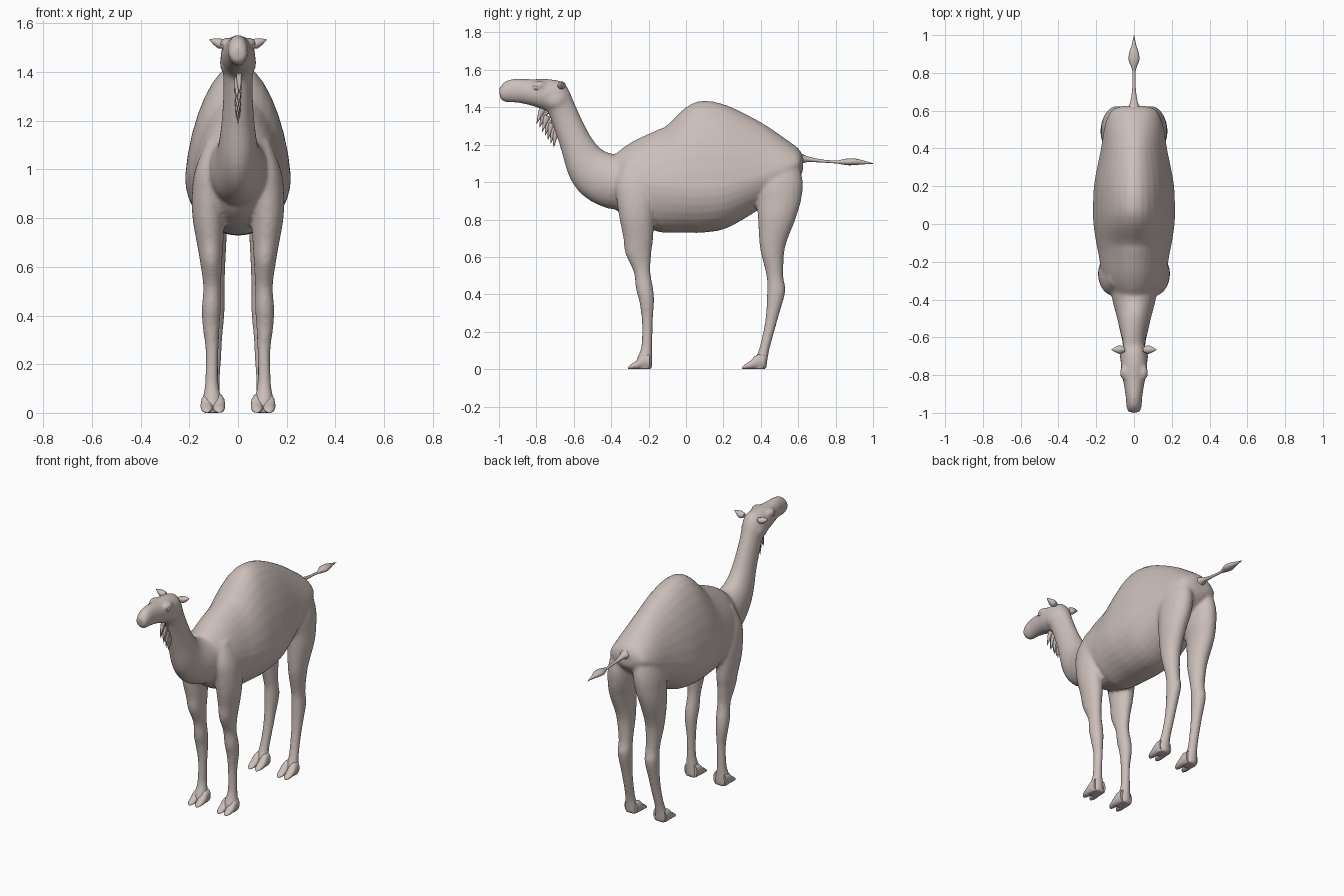
import bpy, bmesh, math
from mathutils import Vector, Matrix

cube = bpy.data.objects.get("Cube")
if cube:
    bpy.data.objects.remove(cube)

# One warm beige for the whole animal
hide = bpy.data.materials.new("pale_beige_hide")
hide.use_nodes = True
colour = (0.60, 0.52, 0.49, 1)
hide.diffuse_color = colour
hide.node_tree.nodes["Principled BSDF"].inputs["Base Color"].default_value = colour


def spline(rows, steps):
    """Catmull-Rom interpolation of equal-length rows."""
    out = []
    for i in range(len(rows) - 1):
        a, b = rows[max(i - 1, 0)], rows[i]
        c, d = rows[i + 1], rows[min(i + 2, len(rows) - 1)]
        for s in range(steps):
            t = s / steps
            out.append([q + t / 2 * (r - p + t * (2 * p - 5 * q + 4 * r - w + t * (3 * (q - r) + w - p)))
                        for p, q, r, w in zip(a, b, c, d)])
    return out + [list(rows[-1])]


def loft(bm, rows, matrix=Matrix(), sides=20, steps=4, pinch=0):
    """Rows: centre x, half width, first edge y z, second edge y z, widest fraction."""
    rings = []
    for x, w, ya, za, yb, zb, mid in spline(rows, steps):
        a, b = Vector((x, ya, za)), Vector((x, yb, zb))
        m = b.lerp(a, mid)
        ring = []
        for k in range(sides):
            angle = math.tau * k / sides
            c, s = math.cos(angle), math.sin(angle)
            p = m + ((a - m) * c if c > 0 else (m - b) * c)
            p.x += w * s * (1 - pinch * max(c, 0))
            ring.append(bm.verts.new(matrix @ p))
        rings.append(ring)
    for r, q in zip(rings, rings[1:]):
        for k in range(sides):
            n = (k + 1) % sides
            bm.faces.new((r[k], r[n], q[n], q[k]))
    bm.faces.new(rings[0])
    bm.faces.new(rings[-1])


def along(rows, x=0):
    """Rows of y, bottom, top, half width turned into loft rows."""
    return [(x, w, y, top, y, low, .5) for y, low, top, w in rows]


def ball(bm, place, scale):
    bmesh.ops.create_uvsphere(bm, u_segments=16, v_segments=10, radius=1,
                              matrix=Matrix.Translation(place) @ Matrix.Diagonal((*scale, 1)))


def finish(bm, name, angle=60):
    bmesh.ops.recalc_face_normals(bm, faces=bm.faces)
    mesh = bpy.data.meshes.new(name)
    bm.to_mesh(mesh)
    bm.free()
    mesh.materials.append(hide)
    obj = bpy.data.objects.new(name, mesh)
    bpy.context.collection.objects.link(obj)
    bpy.ops.object.select_all(action='DESELECT')
    obj.select_set(True)
    bpy.context.view_layer.objects.active = obj
    bpy.ops.object.shade_smooth_by_angle(angle=math.radians(angle))
    return obj


# Trunk with hump: y, bottom, top, half width, height of widest point
trunk = [(-.40, .93, 1.10, .06, 1.0), (-.37, .85, 1.155, .12, 1.0),
         (-.28, .78, 1.22, .165, 1.0), (-.15, .735, 1.28, .19, .98),
         (-.10, .73, 1.305, .20, .98), (0, .73, 1.40, .215, .97),
         (.09, .73, 1.435, .217, .97), (.22, .755, 1.41, .21, .98),
         (.40, .86, 1.32, .175, 1.03), (.52, .95, 1.24, .155, 1.07),
         (.60, 1.02, 1.18, .12, 1.1), (.625, 1.06, 1.14, .06, 1.1)]
bm = bmesh.new()
loft(bm, [(0, w, y, top, y, low, (m - low) / (top - low)) for y, low, top, w, m in trunk],
     sides=32, pinch=.16)

# Neck and head: upper edge y z, lower edge y z, half width
neck = [(-.28, 1.17, -.30, .85, .13), (-.38, 1.15, -.42, .86, .115),
        (-.45, 1.175, -.54, .92, .09), (-.50, 1.23, -.62, 1.02, .075),
        (-.55, 1.32, -.67, 1.18, .063), (-.60, 1.43, -.71, 1.30, .06),
        (-.625, 1.49, -.735, 1.365, .066), (-.66, 1.535, -.76, 1.385, .07),
        (-.73, 1.55, -.80, 1.40, .069), (-.83, 1.55, -.85, 1.415, .056),
        (-.92, 1.552, -.91, 1.425, .044), (-.97, 1.535, -.965, 1.428, .04),
        (-1.0, 1.50, -.993, 1.445, .03)]
loft(bm, [(0, w, a, b, c, d, .5) for a, b, c, d, w in neck], sides=24)

# Legs: z, front y, back y, inner x, outer x
front_leg = [(1.12, -.33, -.22, .06, .13), (1.0, -.375, -.17, .05, .176),
             (.90, -.37, -.16, .05, .19), (.80, -.355, -.17, .055, .187),
             (.70, -.335, -.175, .06, .17), (.62, -.325, -.185, .065, .156),
             (.52, -.28, -.19, .07, .143), (.43, -.268, -.175, .07, .149),
             (.36, -.25, -.17, .075, .146), (.25, -.236, -.178, .08, .133),
             (.12, -.24, -.18, .08, .136), (.05, -.265, -.18, .065, .147),
             (0, -.275, -.18, .06, .15)]
hind_leg = [(1.12, .45, .60, .03, .13), (1.0, .36, .625, .01, .168),
            (.90, .375, .615, .02, .176), (.80, .385, .585, .04, .176),
            (.65, .395, .53, .05, .156), (.50, .43, .52, .055, .137),
            (.42, .433, .532, .055, .137), (.30, .428, .50, .065, .131),
            (.20, .413, .472, .07, .13), (.10, .388, .445, .075, .135),
            (.04, .36, .435, .065, .147), (0, .345, .43, .06, .15)]
for leg in (front_leg, hind_leg):
    for side in (-1, 1):
        loft(bm, [(side * (i + o) / 2, (o - i) / 2, f, z, b, z, .5) for z, f, b, i, o in leg])

# Brow and cheek swellings
for side in (-1, 1):
    ball(bm, (side * .05, -.785, 1.517), (.024, .04, .024))
    ball(bm, (side * .045, -.70, 1.44), (.03, .06, .05))
body = finish(bm, "body")
remesh = body.modifiers.new("blend", 'REMESH')
remesh.mode = 'VOXEL'
remesh.voxel_size = .01
remesh.use_smooth_shade = True
relax = body.modifiers.new("relax", 'SMOOTH')
relax.factor = .5
relax.iterations = 5

# Split toes: y, bottom, top, half width
toe = [(.09, 0, .08, .02), (.05, 0, .075, .025), (.02, 0, .045, .025),
       (-.01, 0, .025, .02), (-.025, 0, .01, .008)]
for name, offset in (("front_toes", -.285), ("hind_toes", .325)):
    bm = bmesh.new()
    for side in (-1, 1):
        for x in (.078, .128):
            loft(bm, along([(y + offset, *rest) for y, *rest in toe], side * x), sides=12)
    finish(bm, name)

# Tail with a tuft
tail = [(.58, 1.07, 1.18, .06), (.615, 1.095, 1.155, .035), (.65, 1.107, 1.138, .019),
        (.72, 1.105, 1.122, .009), (.80, 1.1, 1.115, .008), (.83, 1.095, 1.12, .014),
        (.87, 1.09, 1.127, .029), (.91, 1.092, 1.125, .024), (.95, 1.095, 1.115, .011),
        (1.0, 1.098, 1.101, .001)]
bm = bmesh.new()
loft(bm, along(tail), sides=12)
finish(bm, "tail")

# Ears: leaf shapes turned outward
ear = [(0, -.012, .012, .012), (.025, -.022, .02, .022), (.045, -.012, .02, .017), (.07, .014, .017, .002)]
bm = bmesh.new()
for side in (-1, 1):
    turn = Matrix.Translation((side * .048, -.665, 1.518)) @ Matrix.Rotation(-side * math.pi / 2, 4, 'Z')
    loft(bm, along(ear), turn, sides=12)
finish(bm, "ears")

# Eyes
bm = bmesh.new()
for side in (-1, 1):
    ball(bm, (side * .062, -.80, 1.505), (.009, .014, .012))
finish(bm, "eyes")

# Beard: a row of hanging tufts down the throat
tuft = [(0, -.02, .02, .012), (.045, -.012, .01, .009), (.09, -.001, .001, .001)]
bm = bmesh.new()
for i in range(7):
    t = i / 6
    root = Vector((.005 * (-1) ** i, -.765, 1.395)).lerp(Vector((0, -.695, 1.275)), t)
    loft(bm, along(tuft), Matrix.Translation(root) @ Matrix.Rotation(math.radians(-112 + 14 * t), 4, 'X'), sides=8)
finish(bm, "beard")
